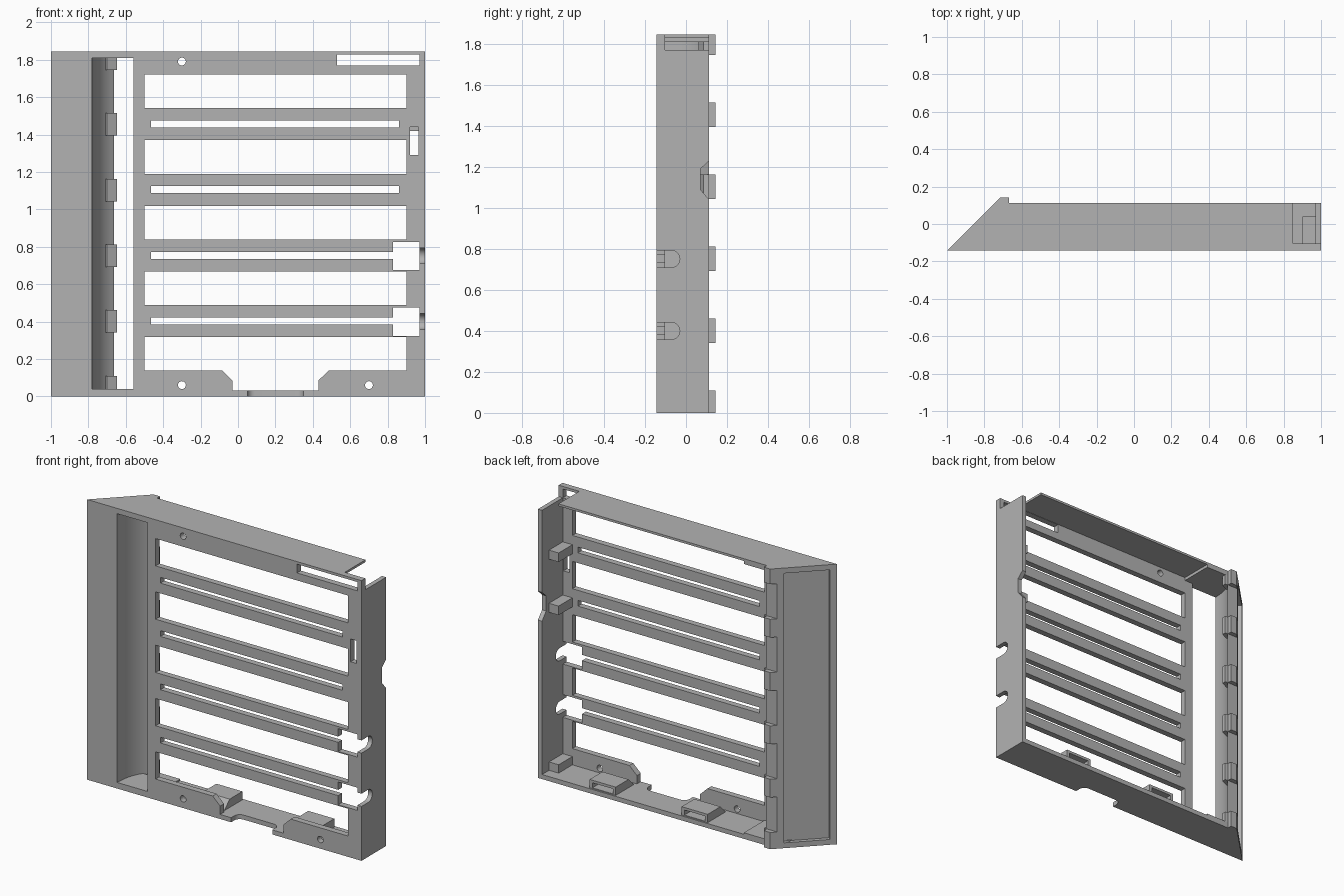
import bpy, bmesh, math

cube = bpy.data.objects.get("Cube")
if cube:
    bpy.data.objects.remove(cube)

FRONT, BACK, TAB, HEIGHT = -0.143, 0.113, 0.143, 1.845
INNER = -0.103   # rear of the front panel

grey = bpy.data.materials.new("plain grey")
grey.use_nodes = True
grey.diffuse_color = (0.45, 0.45, 0.45, 1)
grey.node_tree.nodes["Principled BSDF"].inputs["Base Color"].default_value = grey.diffuse_color


def prism(name, axis, points, low, high):
    """Extrude a 2D outline along an axis; the outline uses the other two axes in order."""
    place = {"x": lambda p, h: (h, p[0], p[1]),
             "y": lambda p, h: (p[0], h, p[1]),
             "z": lambda p, h: (p[0], p[1], h)}[axis]
    bm = bmesh.new()
    a = [bm.verts.new(place(p, low)) for p in points]
    b = [bm.verts.new(place(p, high)) for p in points]
    n = len(points)
    bm.faces.new(a)
    bm.faces.new(b[::-1])
    for i in range(n):
        bm.faces.new((a[i], b[i], b[(i + 1) % n], a[(i + 1) % n]))
    bmesh.ops.recalc_face_normals(bm, faces=bm.faces)
    mesh = bpy.data.meshes.new(name)
    bm.to_mesh(mesh)
    bm.free()
    mesh.materials.append(grey)
    obj = bpy.data.objects.new(name, mesh)
    bpy.context.scene.collection.objects.link(obj)
    return obj


def box(name, x, y, z):
    return prism(name, "z", [(x[0], y[0]), (x[1], y[0]), (x[1], y[1]), (x[0], y[1])], *z)


def cut(targets, cutters):
    """Subtract the cutters from the targets, then discard the cutters."""
    for target in targets:
        for c in cutters:
            mod = target.modifiers.new("cut", "BOOLEAN")
            mod.operation, mod.solver, mod.object = "DIFFERENCE", "EXACT", c
        bpy.context.view_layer.update()
        graph = bpy.context.evaluated_depsgraph_get()
        mesh = bpy.data.meshes.new_from_object(target.evaluated_get(graph))
        target.modifiers.clear()
        target.data = mesh
    for c in cutters:
        bpy.data.objects.remove(c)


def front_hole(x0, x1, z0, z1):
    return box("cutter", (x0, x1), (FRONT - 0.05, INNER + 0.02), (z0, z1))


def arc(cx, cy, r, start, end, steps):
    return [(cx + r * math.cos(math.radians(start + (end - start) * i / steps)),
             cy + r * math.sin(math.radians(start + (end - start) * i / steps)))
            for i in range(steps + 1)]


# Main walls
slant_end = -1 + BACK - FRONT
outline = [(-1, FRONT), (1, FRONT), (1, BACK), (slant_end, BACK)]
panel = box("front_panel", (-0.56, 1), (FRONT, INNER), (0, HEIGHT))
floor = prism("bottom_wall", "z", outline, 0, 0.03)
top = prism("top_wall", "z", outline, HEIGHT - 0.015, HEIGHT)
side = box("side_wall", (0.97, 1), (FRONT, BACK), (0, HEIGHT))

# Corner notch in the top and side walls
cut([top], [box("cutter", (0.85, 1.1), (INNER, 0.3), (1.7, 2))])
cut([side], [box("cutter", (0.9, 1.1), (INNER, 0.3), (1.77, 2))])

# Grille openings
holes = []
pitch = 0.351
for i in range(5):
    z = 0.137 + i * pitch
    holes.append(front_hole(-0.5, 0.9, z, z + 0.18))
for i in range(4):
    z = 0.384 + i * pitch
    holes.append(front_hole(-0.465, 0.86, z, z + 0.038))
    if i < 2:
        holes.append(front_hole(0.83, 0.97, z - 0.06, z + 0.09))
holes += [front_hole(0.53, 0.97, 1.77, 1.828), front_hole(0.92, 0.965, 1.29, 1.44)]

# Lower chamfered notch and screw holes
holes.append(prism("cutter", "y", [(-0.03, 0.03), (0.43, 0.03), (0.43, 0.085), (0.485, 0.138),
                                   (0.485, 0.2), (-0.085, 0.2), (-0.085, 0.138), (-0.03, 0.085)],
                   -0.2, INNER + 0.02))
for x, z in ((-0.3, 1.79), (-0.3, 0.06), (0.7, 0.06)):
    holes.append(prism("cutter", "y", arc(x, z, 0.021, 0, 345, 23), -0.2, 0))
cut([panel], holes)

# Rounded finger notch in the lower front edge
finger = [(0.05, -0.2), (0.35, -0.2)] + arc(0.31, -0.11, 0.04, 0, 90, 6) + arc(0.09, -0.11, 0.04, 90, 180, 6)
cut([panel, floor], [prism("cutter", "z", finger, -0.1, 0.05)])

# Cable notches and rear nick in the side wall
notches = []
for i in range(2):
    z = 0.4 + i * pitch
    u_shape = [(-0.2, z - 0.042)] + arc(-0.072, z, 0.042, -90, 90, 10) + [(-0.2, z + 0.042)]
    notches.append(prism("cutter", "x", u_shape, 0.965, 1.1))
cut([panel, side], notches)
cut([side], [prism("cutter", "x", [(0.15, 1.25), (0.113, 1.23), (0.07, 1.19),
                                   (0.07, 1.09), (0.113, 1.04), (0.15, 1.02)], 0.9, 1.1)])

# Slanted post with a curved inner scoop
curve = []
for i in range(13):
    t = i / 12
    a, b, c = (1 - t) ** 2, 2 * t * (1 - t), t * t
    curve.append((-0.663 * a - 0.78 * b - 0.78 * c, BACK * a + 0.03 * b + FRONT * c))
post = prism("slanted_post", "z", [(-1, FRONT), (slant_end, BACK)] + curve, 0, HEIGHT)

# Shallow recess in the slanted face
near, far, d = 0.03, 0.228, 0.018
recess = [(-1 + t + s, FRONT + t - s) for t, s in ((near, -0.1), (far, -0.1), (far, d), (near, d))]
cut([post], [prism("cutter", "z", recess, 0.035, HEIGHT - 0.035)])

# Blocks closing the scoop at both ends
for name, z in (("scoop_floor", (0, 0.04)), ("scoop_ceiling", (1.81, HEIGHT))):
    box(name, (-0.79, -0.5), (FRONT, 0.05), z)
    box(name + "_rear", (-0.7, -0.5), (0.05, BACK), z)

# Hooked tabs along the rear edge of the post
tab_outline = [(slant_end, BACK), (-1 + TAB - FRONT, TAB), (-0.668, TAB), (-0.668, BACK),
               (-0.647, BACK - 0.002), (-0.647, 0.085), (-0.7, 0.06)]
for i in range(6):
    z = 0.05 + i * pitch
    prism("rear_tab", "z", tab_outline, max(0, z - 0.06), min(HEIGHT, z + 0.06))

# Support pegs inside the side wall
for z in (0.025, 1.07, 1.42):
    box("support_peg", (0.9, 0.975), (INNER - 0.005, 0.04), (z, z + 0.06))

# Hollow clips on the bottom wall
for x in (-0.23, 0.44):
    clip = prism("bottom_clip", "x", [(BACK - 0.01, 0.02), (BACK - 0.01, 0.085),
                                      (-0.03, 0.085), (-0.085, 0.03), (-0.085, 0.02)], x, x + 0.19)
    cut([clip], [box("cutter", (x + 0.02, x + 0.17), (-0.02, 0.2), (0.035, 0.068))])

# Smooth only the gentle curves
for obj in bpy.context.scene.collection.objects:
    if obj.type == "MESH":
        bpy.ops.object.select_all(action="DESELECT")
        obj.select_set(True)
        bpy.context.view_layer.objects.active = obj
        bpy.ops.object.shade_smooth_by_angle(angle=math.radians(25))
